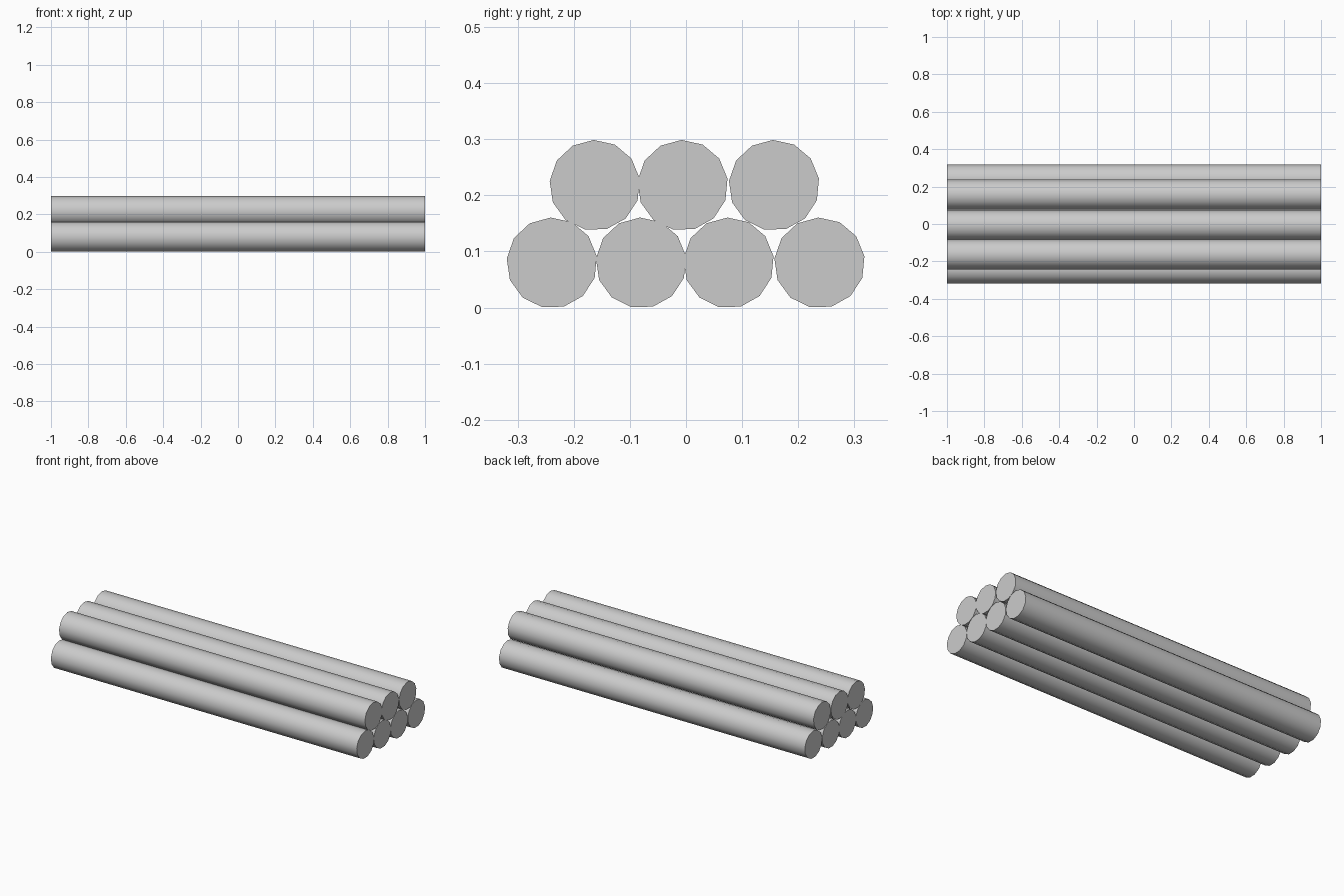
import bpy, math

if "Cube" in bpy.data.objects:
    bpy.data.objects.remove(bpy.data.objects["Cube"])

RADIUS = 0.0808
SIDES = 13
LENGTH = 2.0


def log(name, y, z, turn):
    # one 13-sided log lying along x, smooth bark and flat ends
    bpy.ops.mesh.primitive_cylinder_add(vertices=SIDES, radius=RADIUS, depth=LENGTH)
    ob = bpy.context.object
    ob.name = name
    me = ob.data
    # lay the cylinder along x with a corner near the top
    for v in me.vertices:
        a = math.atan2(v.co.y, v.co.x) + math.radians(turn)
        v.co = (v.co.z, RADIUS * math.cos(a), RADIUS * math.sin(a))
    me.update()
    ob.location = (0, y, z)
    bpy.ops.object.shade_smooth_by_angle(angle=math.radians(40))


# bottom row of four
for i, y in enumerate((-0.239, -0.080, 0.076, 0.238)):
    log(f"bottom_log_{i + 1}", y, 0.0797, 1.5)

# top row of three resting in the gaps
for i, y in enumerate((-0.1625, -0.006, 0.157)):
    log(f"top_log_{i + 1}", y, 0.2180, 1.5)
